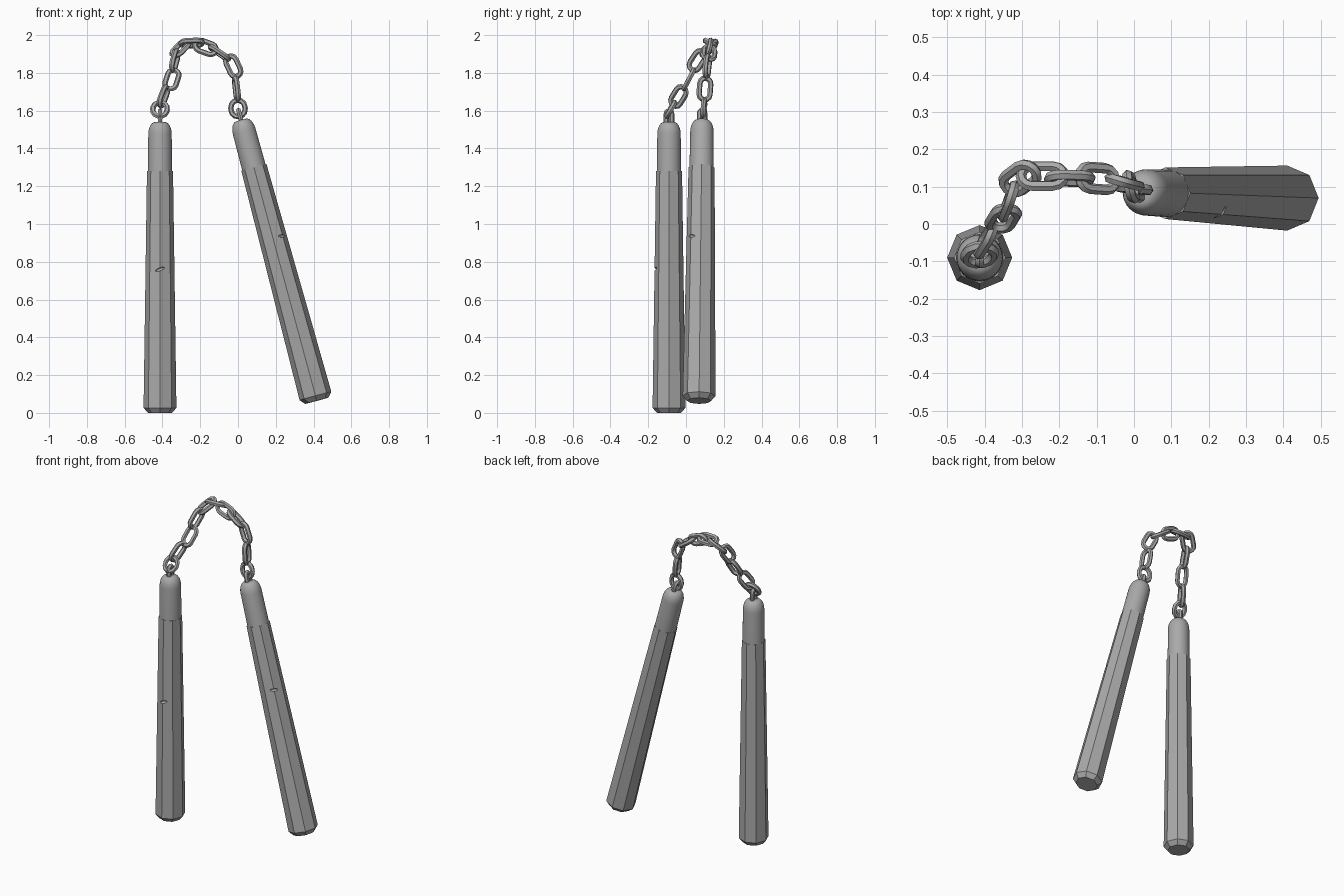
import bpy, bmesh, math
from mathutils import Vector, Matrix

if "Cube" in bpy.data.objects:
    bpy.data.objects.remove(bpy.data.objects["Cube"])

grey = bpy.data.materials.new("plain grey")
grey.diffuse_color = (0.40, 0.40, 0.40, 1)
grey.use_nodes = True
grey.node_tree.nodes["Principled BSDF"].inputs["Base Color"].default_value = grey.diffuse_color


def make_object(name, bm, matrix=None):
    bmesh.ops.recalc_face_normals(bm, faces=bm.faces[:])
    mesh = bpy.data.meshes.new(name)
    bm.to_mesh(mesh)
    bm.free()
    if matrix:
        mesh.transform(matrix)
    mesh.materials.append(grey)
    obj = bpy.data.objects.new(name, mesh)
    bpy.context.collection.objects.link(obj)
    return obj


def select_only(obj):
    bpy.ops.object.select_all(action='DESELECT')
    obj.select_set(True)
    bpy.context.view_layer.objects.active = obj


def smooth(obj, degrees=30):
    select_only(obj)
    bpy.ops.object.shade_smooth_by_angle(angle=math.radians(degrees))


def lathe(profile, sides):
    """Stack of regular polygons (radius, height), capped at both ends."""
    bm = bmesh.new()
    rings = [[bm.verts.new((r * math.cos(2 * math.pi * i / sides),
                            r * math.sin(2 * math.pi * i / sides), z))
              for i in range(sides)] for r, z in profile]
    for a, b in zip(rings, rings[1:]):
        for i in range(sides):
            j = (i + 1) % sides
            bm.faces.new((a[i], a[j], b[j], b[i]))
    bm.faces.new(rings[0])
    bm.faces.new(rings[-1])
    return bm


def link(name, centre, along, normal, length, width, wire=0.0145, half_steps=6):
    """Oval chain link: a hexagonal wire swept round a stadium path."""
    x = Vector(along).normalized()
    n = Vector(normal)
    n = (n - x * n.dot(x)).normalized()
    y = n.cross(x)
    rad = width / 2 - wire
    straight = length / 2 - wire - rad
    bm, rings = bmesh.new(), []
    for end in (1, -1):
        for k in range(half_steps + 1):
            a = -math.pi / 2 + math.pi * k / half_steps
            out = Vector((math.cos(a), math.sin(a), 0)) * end
            p = out * rad + Vector((straight * end, 0, 0))
            rings.append([bm.verts.new(p + out * wire * math.cos(t * math.pi / 3)
                          + Vector((0, 0, wire * math.sin(t * math.pi / 3))))
                          for t in range(6)])
    for i, a in enumerate(rings):
        b = rings[(i + 1) % len(rings)]
        for t in range(6):
            u = (t + 1) % 6
            bm.faces.new((a[t], a[u], b[u], b[t]))
    m = Matrix((x, y, n)).transposed().to_4x4()
    smooth(make_object(name, bm, Matrix.Translation(centre) @ m), 35)


def stick(side, foot, tip, nick_height, nick_angle, nick_tilt):
    foot, tip = Vector(foot), Vector(tip)
    axis = (tip - foot).normalized()
    place = Matrix.Translation(foot) @ \
        Vector((0, 0, 1)).rotation_difference(axis).to_matrix().to_4x4()

    # tapered octagonal handle with a chamfered foot
    handle = make_object(side + "_handle", lathe(
        [(0.064, 0), (0.087, 0.027), (0.069, 1.28)], 8))

    # shallow lens-shaped nick cut into the handle
    bm = bmesh.new()
    bmesh.ops.create_uvsphere(bm, u_segments=12, v_segments=8, radius=1)
    r = 0.074
    spot = Matrix.Rotation(nick_angle, 4, 'Z') @ \
        Matrix.Translation((r, 0, nick_height)) @ \
        Matrix.Rotation(nick_tilt, 4, 'X') @ \
        Matrix.Diagonal((0.012, 0.036, 0.008, 1))
    cutter = make_object(side + "_nick_cutter", bm, spot)
    cutter.hide_render = True
    mod = handle.modifiers.new("nick", 'BOOLEAN')
    mod.operation, mod.solver, mod.object = 'DIFFERENCE', 'EXACT', cutter
    select_only(handle)
    bpy.ops.object.modifier_apply(modifier=mod.name)
    bpy.data.objects.remove(cutter)
    handle.data.transform(place)

    # round ferrule with a domed end
    dome = [(0.026 + 0.036 * math.cos(a), 1.475 + 0.065 * math.sin(a))
            for a in [math.pi / 2 * k / 6 for k in range(7)]]
    smooth(make_object(side + "_ferrule",
                       lathe([(0.064, 1.26)] + dome, 32), place), 40)

    # staple eye on the tip
    link(side + "_eye", tip + axis * 0.022, axis, (1, 0, 0), 0.10, 0.056, 0.0135)


stick("left", (-0.413, -0.09, 0), (-0.413, -0.09, 1.54),
      0.76, math.radians(-90), math.radians(20))
stick("right", (0.417, 0.069, 0.064), (0.018, 0.085, 1.545),
      0.89, math.radians(-45), math.radians(-8))

# chain: link centres with the direction each link faces
chain = [
    ((-0.413, -0.082, 1.607), (0, 1, -0.3)),
    ((-0.395, -0.040, 1.675), (1, -0.3, 0)),
    ((-0.350, 0.015, 1.765), (0.1, 1, -0.1)),
    ((-0.335, 0.060, 1.865), (1, -0.2, 0.1)),
    ((-0.305, 0.122, 1.930), (-0.4, -0.6, 0.7)),
    ((-0.245, 0.128, 1.958), (0.2, 0.5, 1)),
    ((-0.172, 0.122, 1.935), (0, 1, -0.3)),
    ((-0.098, 0.122, 1.905), (0.3, 0.2, 1)),
    ((-0.025, 0.112, 1.835), (0.2, 1, 0.2)),
    ((-0.008, 0.100, 1.715), (1, 0.2, 0)),
    ((0.000, 0.095, 1.612), (0.1, 1, 0)),
]
last = len(chain) - 1
for i, (centre, facing) in enumerate(chain):
    before, after = chain[max(i - 1, 0)][0], chain[min(i + 1, last)][0]
    ends = i in (0, last)
    link(f"chain_link_{i + 1}", centre, Vector(after) - Vector(before), facing,
         0.116 if ends else 0.144, 0.104 if ends else 0.088)
